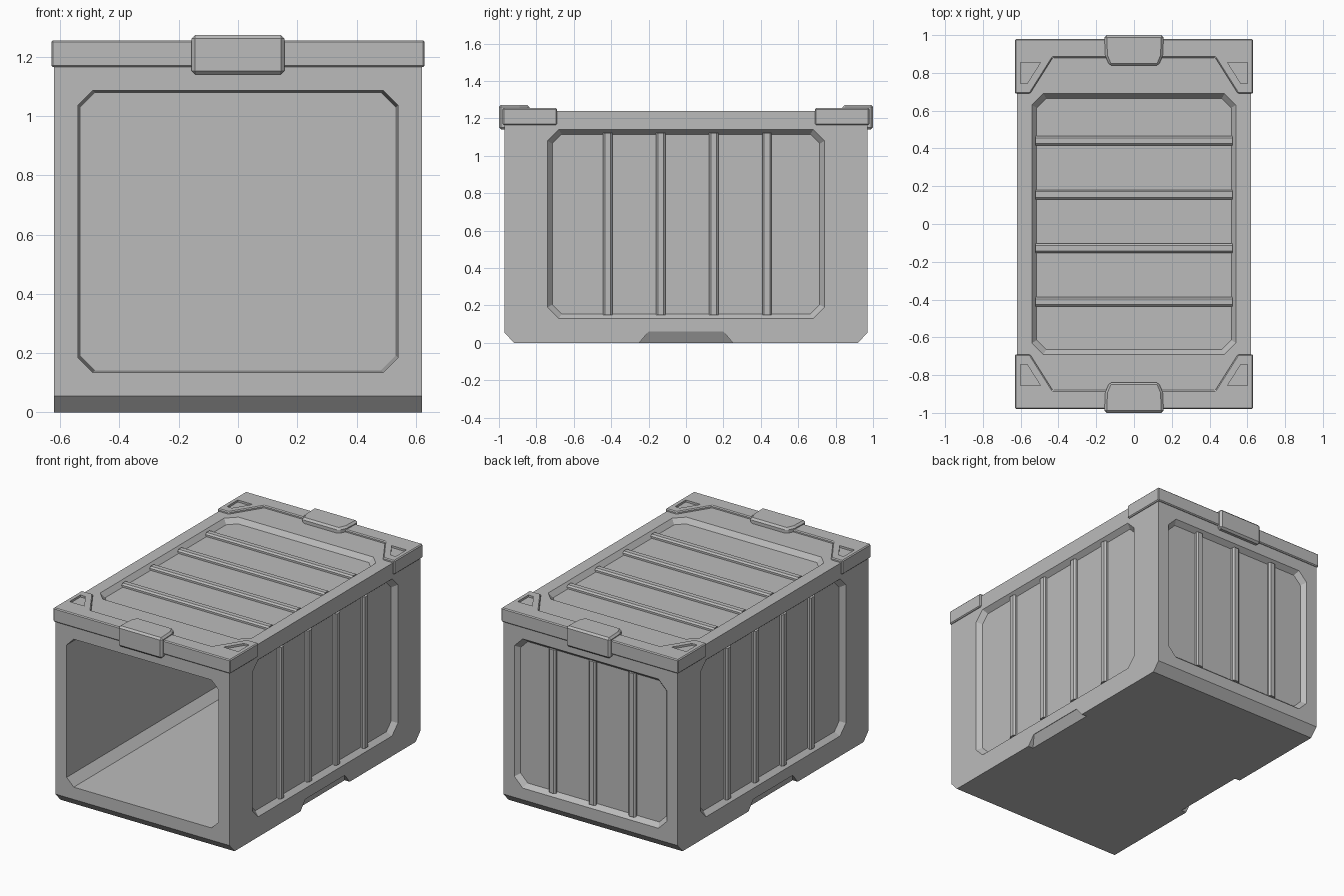
import bpy, bmesh
from mathutils import Vector, Matrix

if "Cube" in bpy.data.objects:
    bpy.data.objects.remove(bpy.data.objects["Cube"])

GREY = (0.5, 0.5, 0.5, 1)
grey = bpy.data.materials.new("painted_grey")
grey.use_nodes = True
grey.diffuse_color = GREY
grey.node_tree.nodes["Principled BSDF"].inputs["Base Color"].default_value = GREY

HX, HY, TOP = 0.62, 0.97, 1.24   # body half width, half length, height
DEPTH = 0.03                     # recess depth of the panels


def loft(name, loop_a, loop_b):
    """Solid between two matching outlines."""
    bm = bmesh.new()
    a = [bm.verts.new(p) for p in loop_a]
    b = [bm.verts.new(p) for p in loop_b]
    bm.faces.new(a)
    bm.faces.new(b)
    for i in range(len(a)):
        j = (i + 1) % len(a)
        bm.faces.new((a[i], a[j], b[j], b[i]))
    bmesh.ops.recalc_face_normals(bm, faces=bm.faces)
    mesh = bpy.data.meshes.new(name)
    bm.to_mesh(mesh)
    bm.free()
    mesh.materials.append(grey)
    obj = bpy.data.objects.new(name, mesh)
    bpy.context.collection.objects.link(obj)
    return obj


def apply(obj, mod):
    bpy.context.view_layer.objects.active = obj
    bpy.ops.object.modifier_apply(modifier=mod.name)


def cut(obj, cutter):
    mod = obj.modifiers.new("cut", 'BOOLEAN')
    mod.operation, mod.solver, mod.object = 'DIFFERENCE', 'EXACT', cutter
    apply(obj, mod)
    bpy.data.objects.remove(cutter)


def bevel(obj, width):
    mod = obj.modifiers.new("bevel", 'BEVEL')
    mod.width, mod.segments = width, 1
    apply(obj, mod)


def octagon(hu, hv, c):
    return [(hu, c - hv), (hu, hv - c), (hu - c, hv), (c - hu, hv),
            (-hu, hv - c), (-hu, c - hv), (c - hu, -hv), (hu - c, -hv)]


def plan(points, z):
    return [(x, y, z) for x, y in points]


# Container body with chamfered lower ends
side = [(-HY + 0.05, 0), (HY - 0.05, 0), (HY, 0.055), (HY, TOP), (-HY, TOP), (-HY, 0.055)]
body = loft("container_body", [(-HX, y, z) for y, z in side], [(HX, y, z) for y, z in side])

# Open front with hollow inside
mid = 0.61
cut(body, loft("hollow_cutter",
               [(u, -HY - 0.02, mid + v) for u, v in octagon(0.54, 0.476, 0.05)],
               [(u, 0.9, mid + v) for u, v in octagon(0.532, 0.468, 0.05)]))

# Fork notches under both long sides
for s in (-1, 1):
    def notch(x, y, z):
        return [(s * x, -y, z), (s * 0.7, -y, z), (s * 0.7, y, z), (s * x, y, z)]
    cut(body, loft("notch_cutter", notch(0.573, 0.267, -0.02), notch(0.617, 0.2, 0.06)))


def panel(name, centre, u, v, hu, hv, ribs):
    """Recessed octagonal panel with raised ribs running along v."""
    u, v, centre = Vector(u), Vector(v), Vector(centre)
    n = Vector((centre.x, 0, 0)) if name.endswith("side") else Vector((0, 0, 1))
    if name.startswith("back"):
        n = Vector((0, 1, 0))
    n.normalize()

    def at(a, b, d):
        return centre + u * a + v * b + n * d

    def ring(inset, d):
        return [at(a, b, d) for a, b in octagon(hu - inset, hv - inset, 0.06 - inset * 0.4)]

    cut(body, loft("panel_cutter", ring(-0.01, 0.012), ring(0.025, -DEPTH)))
    section = [(-0.025, -DEPTH - 0.005), (-0.025, -0.018), (-0.015, -0.008),
               (0.015, -0.008), (0.025, -0.018), (0.025, -DEPTH - 0.005)]
    for i, r in enumerate(ribs):
        loft(f"{name}_rib_{i + 1}",
             [at(r + a, -hv + 0.018, d) for a, d in section],
             [at(r + a, hv - 0.018, d) for a, d in section])


X, Y, Z = (1, 0, 0), (0, 1, 0), (0, 0, 1)
STEP = 0.284
four = [(i - 1.5) * STEP for i in range(4)]
three = [(i - 1) * STEP for i in range(3)]
for label, s in (("left", 1), ("right", -1)):
    panel(label + "_side", (s * HX, 0, 0.635), Y, Z, 0.74, 0.505, [r + 0.007 for r in four])
panel("top", (0, 0, TOP), Y, X, 0.69, 0.54, [r + 0.014 for r in four])
panel("back", (0, HY, mid), X, Z, 0.543, 0.48, three)

# End caps with corner pockets, and a latch on each end
half_cap = [(0.43, 0.88), (0.55, 0.69), (0.63, 0.69), (0.63, 0.98)]
cap_outline = half_cap + [(-x, y) for x, y in reversed(half_cap)]
pocket = [(0.6, 0.855), (0.495, 0.855), (0.565, 0.745), (0.6, 0.745)]
half_latch = [(0.13, 0.838), (0.152, 0.89), (0.157, 1.0)]
latch_outline = half_latch + [(-x, y) for x, y in reversed(half_latch)]

for label, turn in (("back", Matrix.Identity(4)), ("front", Matrix.Rotation(3.14159265, 4, 'Z'))):
    cap = loft(label + "_end_cap", plan(cap_outline, 1.165), plan(cap_outline, 1.255))
    bevel(cap, 0.006)
    for s in (-1, 1):
        pts = [(s * x, y) for x, y in pocket]
        cut(cap, loft("pocket_cutter", plan(pts, 1.242), plan(pts, 1.3)))
    latch = loft(label + "_latch", plan(latch_outline, 1.14), plan(latch_outline, 1.273))
    bevel(latch, 0.012)
    for obj in (cap, latch):
        obj.data.transform(turn)
